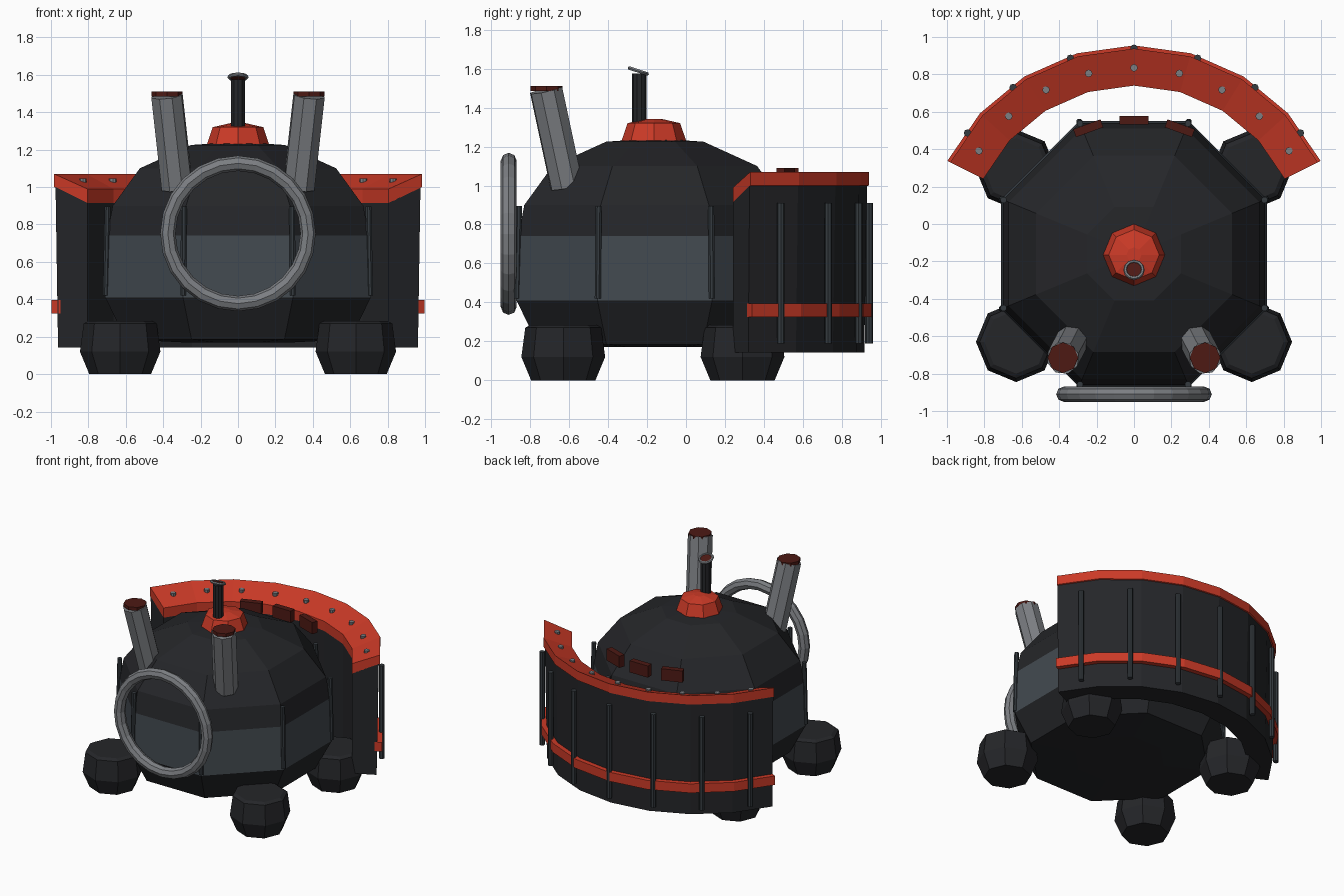
import bpy, bmesh
from math import radians, cos, sin, pi
from mathutils import Vector, Matrix

if "Cube" in bpy.data.objects:
    bpy.data.objects.remove(bpy.data.objects["Cube"])

CY = -0.16          # y of the hull and shield centre


def material(name, r, g, b):
    m = bpy.data.materials.new(name)
    m.diffuse_color = (r, g, b, 1)
    m.use_nodes = True
    m.node_tree.nodes["Principled BSDF"].inputs["Base Color"].default_value = m.diffuse_color
    return m


RED = material("red paint", 0.60, 0.042, 0.02)
DARK = material("dark plating", 0.018, 0.019, 0.022)
STEEL = material("blue steel", 0.055, 0.068, 0.08)
BAR = material("bar steel", 0.035, 0.043, 0.05)
GREY = material("grey metal", 0.2, 0.21, 0.225)
BROWN = material("dark red glow", 0.075, 0.01, 0.007)


def finish(name, bm, mat):
    bmesh.ops.recalc_face_normals(bm, faces=bm.faces)
    me = bpy.data.meshes.new(name)
    bm.to_mesh(me)
    bm.free()
    me.materials.append(mat)
    ob = bpy.data.objects.new(name, me)
    bpy.context.collection.objects.link(ob)
    return ob


def lathe(name, profile, centre, mat, n=8, phase=22.5):
    """Closed stack of n-sided rings from (radius, z) pairs."""
    bm = bmesh.new()
    rings = []
    for r, z in profile:
        rings.append([bm.verts.new((centre[0] + r * cos(radians(phase) + 2 * pi * i / n),
                                    centre[1] + r * sin(radians(phase) + 2 * pi * i / n), z))
                      for i in range(n)])
    for a, b in zip(rings, rings[1:]):
        for i in range(n):
            bm.faces.new((a[i], a[(i + 1) % n], b[(i + 1) % n], b[i]))
    bm.faces.new(rings[0])
    bm.faces.new(rings[-1])
    return finish(name, bm, mat)


def sector(name, section, mat, half=63.5, steps=8):
    """Sweep a closed (radius, z) section along the rear arc."""
    bm = bmesh.new()
    loops = []
    for k in range(steps + 1):
        a = radians(90 - half + 2 * half * k / steps)
        loops.append([bm.verts.new((r * cos(a), CY + r * sin(a), z)) for r, z in section])
    m = len(section)
    for a, b in zip(loops, loops[1:]):
        for i in range(m):
            bm.faces.new((a[i], a[(i + 1) % m], b[(i + 1) % m], b[i]))
    bm.faces.new(loops[0])
    bm.faces.new(loops[-1])
    return finish(name, bm, mat)


def rod(name, p, q, r, mat, n=8):
    p, q = Vector(p), Vector(q)
    bm = bmesh.new()
    bmesh.ops.create_cone(bm, cap_ends=True, segments=n, radius1=r, radius2=r, depth=(q - p).length)
    rot = (q - p).to_track_quat('Z', 'Y').to_matrix().to_4x4()
    bm.transform(Matrix.Translation((p + q) / 2) @ rot)
    return finish(name, bm, mat)


def torus(name, centre, tilt, big, small, mat, n, m):
    bpy.ops.mesh.primitive_torus_add(location=centre, rotation=(tilt, 0, 0), major_radius=big,
                                     minor_radius=small, major_segments=n, minor_segments=m)
    ob = bpy.context.object
    ob.name = name
    ob.data.materials.append(mat)
    return ob


# Octagonal hull: belly, steel window band, dome
K = 1 / cos(pi / 8)
lathe("hull_belly", [(0.30 * K, 0.17), (0.60 * K, 0.185), (0.71 * K, 0.41)], (0, CY), DARK)
lathe("hull_band", [(0.71 * K, 0.41), (0.70 * K, 0.74)], (0, CY), STEEL)
lathe("hull_dome", [(0.70 * K, 0.74), (0.67 * K, 0.90), (0.525 * K, 1.10), (0.25 * K, 1.225),
                    (0.03, 1.24)], (0, CY), DARK)

# Vertical bars on the hull corners
for i in range(8):
    a = radians(22.5 + 45 * i)
    rod("hull_bar", (0.765 * cos(a), CY + 0.765 * sin(a), 0.42),
        (0.755 * cos(a), CY + 0.755 * sin(a), 0.895), 0.017, BAR)

# Four chunky feet
for x in (-0.63, 0.63):
    for y in (-0.63, 0.29):
        lathe("foot", [(0.165, 0), (0.215, 0.12), (0.195, 0.27), (0.17, 0.285)], (x, y), DARK, 8, 0)

# Curved rear shield with sloped red cap and outer stripe
sector("shield_wall", [(0.90, 0.142), (1.075, 0.142), (1.09, 1.0), (0.90, 0.915)], DARK)
sector("shield_cap", [(0.90, 0.913), (1.098, 1.0), (1.098, 1.07), (0.90, 0.99)], RED)
sector("shield_stripe", [(1.06, 0.325), (1.115, 0.325), (1.115, 0.395), (1.06, 0.395)], RED)
for k in range(-3, 4):
    a = radians(90 + 18 * k)
    x, y = 1.1 * cos(a), CY + 1.1 * sin(a)
    rod("shield_bar", (x, y, 0.19), (x, y, 0.91), 0.02, BAR)
for k in range(-4, 5):
    a = radians(90 + 14.1 * k)
    x, y = 0.995 * cos(a), CY + 0.995 * sin(a)
    rod("cap_bolt", (x, y, 1.015), (x, y, 1.046), 0.02, GREY)

# Three dark red lights behind the dome
for k in (-1, 0, 1):
    a = radians(90 + 20 * k)
    bm = bmesh.new()
    bmesh.ops.create_cube(bm, size=1)
    bm.transform(Matrix.Translation((0.715 * cos(a), CY + 0.715 * sin(a), 1.045))
                 @ Matrix.Rotation(radians(20 * k), 4, 'Z') @ Matrix.Diagonal((0.155, 0.045, 0.09, 1)))
    finish("rear_light", bm, BROWN)

# Front ring
torus("front_ring", (0, -0.91, 0.752), pi / 2, 0.375, 0.041, GREY, 24, 8)

# Twin leaning chimneys with glowing tops
for s in (-1, 1):
    rod("chimney", (s * 0.325, -0.612, 0.995), (s * 0.38, -0.718, 1.49), 0.088, GREY)
    rod("chimney_glow", (s * 0.38, -0.715, 1.485), (s * 0.38, -0.715, 1.51), 0.082, BROWN)

# Top hatch and periscope
lathe("hatch", [(0.165, 1.215), (0.165, 1.232), (0.135, 1.32), (0.04, 1.342)], (0, -0.165), RED, 8, 0)
rod("periscope_pipe", (0, -0.24, 1.31), (0, -0.24, 1.575), 0.038, DARK, 10)
torus("periscope_rim", (0, -0.245, 1.588), radians(-18), 0.047, 0.01, GREY, 12, 6)
rod("periscope_lens", (0, -0.247, 1.582), (0, -0.244, 1.592), 0.045, BROWN, 12)
